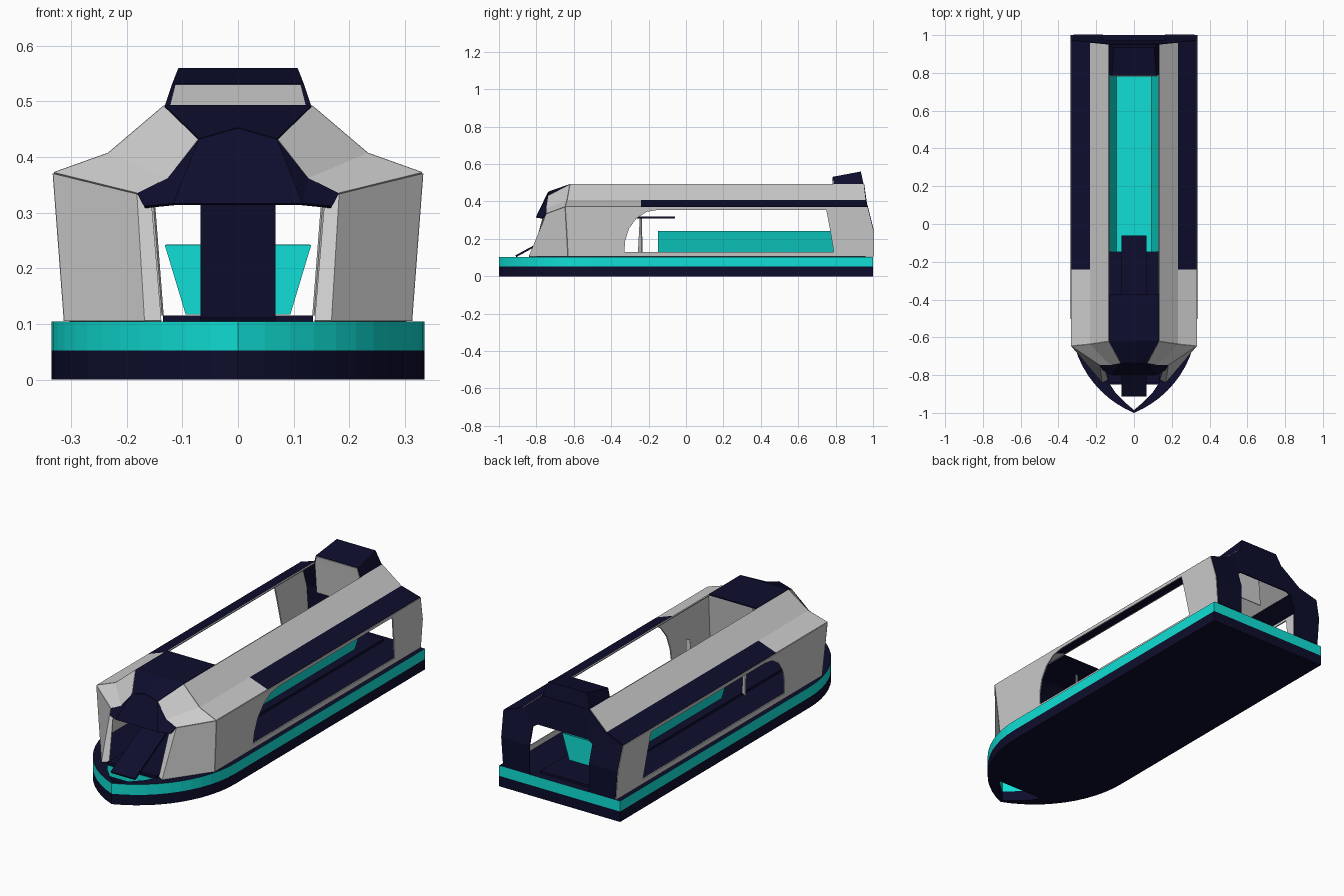
import bpy, bmesh, math

if "Cube" in bpy.data.objects:
    bpy.data.objects.remove(bpy.data.objects["Cube"])

def material(name, rgb):
    m = bpy.data.materials.new(name)
    m.diffuse_color = (*rgb, 1)
    m.use_nodes = True
    m.node_tree.nodes["Principled BSDF"].inputs["Base Color"].default_value = m.diffuse_color
    return m

NAVY = material("navy", (0.004, 0.004, 0.026))
TEAL = material("teal", (0.005, 0.74, 0.67))

def panel(name, faces, mat=None, mirror=True, thick=0.006):
    """Build an object from faces given as point lists, optionally mirrored in x."""
    bm = bmesh.new()
    for f in faces:
        bm.faces.new([bm.verts.new(p) for p in f])
    bmesh.ops.remove_doubles(bm, verts=bm.verts[:], dist=0.0005)
    bmesh.ops.recalc_face_normals(bm, faces=bm.faces[:])
    me = bpy.data.meshes.new(name)
    bm.to_mesh(me)
    bm.free()
    ob = bpy.data.objects.new(name, me)
    bpy.context.collection.objects.link(ob)
    if mat:
        me.materials.append(mat)
    if mirror:
        md = ob.modifiers.new("mirror", 'MIRROR')
        md.use_clip = True
    if thick:
        md = ob.modifiers.new("thickness", 'SOLIDIFY')
        md.thickness = thick
        md.offset = 0
    return ob

def prism(outline, z0, z1, top=True, bottom=True):
    """Faces of a half outline extruded in z, left open on the centre plane."""
    fs = []
    if bottom:
        fs.append([(x, y, z0) for x, y in outline])
    if top:
        fs.append([(x, y, z1) for x, y in outline])
    for (ax, ay), (bx, by) in zip(outline, outline[1:] + outline[:1]):
        if ax or bx:
            fs.append([(ax, ay, z0), (bx, by, z0), (bx, by, z1), (ax, ay, z1)])
    return fs

def box(x0, x1, y0, y1, z0, z1):
    a = [(x0, y0), (x1, y0), (x1, y1), (x0, y1)]
    return ([[(x, y, z) for x, y in a] for z in (z0, z1)] +
            [[(*a[i], z0), (*a[i-1], z0), (*a[i-1], z1), (*a[i], z1)] for i in range(4)])

# Hull: ogive bow with a small opening behind the tip
R, cx = 0.5406, -0.2056
end = math.asin(0.5 / R)
arc = [(cx + R*math.cos(end*i/12), -0.5 - R*math.sin(end*i/12)) for i in range(12)]
outline = [(0, 1), (0.335, 1)] + arc + [(0, -1), (0, -0.985), (0.05, -0.942),
                                        (0.1, -0.89), (0.127, -0.85), (0, -0.85)]
panel("hull_lower", prism(outline, 0, 0.052, top=False), NAVY, thick=0)
panel("hull_band", prism(outline, 0.052, 0.104, top=False, bottom=False), TEAL, thick=0)
panel("deck", [[(x, y, 0.104) for x, y in outline]], NAVY, thick=0)
panel("floor", box(-0.135, 0.135, -0.84, 0.96, 0.104, 0.115), NAVY, False, 0)

# Side walls: ring of quads around the arched window
inner = [(-.33, .13), (-.325, .19), (-.305, .255), (-.265, .31), (-.21, .345),
         (-.15, .355), (.75, .355), (.77, .25), (.79, .13)]
outer = [(-.63, .105), (-.634, .19), (-.638, .26), (-.645, .37), (-.24, .37),
         (-.15, .37), (.97, .37), (1, .25), (1, .105)]

def wall(p):
    return (0.31 + 0.02*(p[1] - 0.105)/0.265, p[0], p[1])

panel("side_wall", [[wall(inner[i-1]), wall(inner[i]), wall(outer[i]), wall(outer[i-1])]
                    for i in range(len(inner))])

# Roof panels
A, B, E = (.132, -.62, .49), (.232, -.635, .405), (.33, -.645, .37)
C, D, F = (.07, -.735, .43), (.125, -.745, .36), (.18, -.745, .333)
Ar, Br, Er = (.132, .95, .49), (.232, .96, .405), (.33, .97, .37)
Bm, Em = (.232, -.24, .405), (.33, -.24, .37)
panel("roof_slope", [[A, B, Br, Ar]])
panel("roof_eave_front", [[B, E, Em, Bm]])
panel("roof_eave", [[Bm, Em, Er, Br]], NAVY)

# Front cheeks and posts
foot = (.167, -.838, .105)
panel("front_cheek", [[A, B, D, C], [B, E, F, D]])
panel("front_post", [[E, (.31, -.63, .105), foot, F],
                     [F, foot, (.138, -.82, .105), (.155, -.765, .31)]])

# Nose and front roof
peak = (0, -.735, .45)
panel("front_roof", [[(0, -.37, .49), (.132, -.37, .49), A, (0, -.62, .49)],
                     [(0, -.62, .49), A, C, peak]], NAVY)
panel("nose", [[peak, C, (.115, -.8, .315), (0, -.8, .315)],
               [C, D, (.115, -.8, .315)],
               [D, F, (.168, -.77, .31), (.115, -.8, .315)]], NAVY)

# Boarding ramp and platform
w = 0.067
panel("ramp", [[(-w, -.91, .107), (w, -.91, .107), (w, -.53, .314), (-w, -.53, .314)],
               [(-w, -.53, .314), (w, -.53, .314), (w, -.06, .314), (-w, -.06, .314)]],
      NAVY, False, 0.01)

# Door jambs behind the front posts
panel("door_jamb", [[(.135, -.255, .115), (.165, -.235, .115), (.165, -.238, .31), (.15, -.245, .31)]])

# Teal trough with flared sides
def ring(x, z, inset=0):
    return [(-x, -.148 + inset, z), (x, -.148 + inset, z), (x, .79 - inset, z), (-x, .79 - inset, z)]
lo, hi = ring(.093, .118), ring(.13, .242)
panel("trough", [lo] + [[lo[i-1], lo[i], hi[i], hi[i-1]] for i in range(4)], TEAL, False, 0.004)

# Rear wall with doorway
k = [(.165, 1, .105), (.165, 1, .25), (.165, .974, .335), (.14, .97, .35)]
panel("rear_wall", [[(.31, 1, .105), (.321, 1, .25), k[1], k[0]],
                    [(.321, 1, .25), Er, k[2], k[1]],
                    [Er, Br, k[3], k[2]],
                    [Br, Ar, k[3]],
                    [Ar, (0, .95, .49), (0, .97, .35), k[3]]], NAVY)

# Rear roof box with grey bulkhead in front
b = [(-.132, .79, .49), (.132, .79, .49), (.132, .95, .49), (-.132, .95, .49)]
t = [(-.118, .785, .532), (.118, .785, .532), (.107, .935, .56), (-.107, .935, .56)]
panel("rear_box", [b, t] + [[b[i-1], b[i], t[i], t[i-1]] for i in range(4)], NAVY, False, 0)
panel("rear_bulkhead", [[(-.113, .782, .53), (.113, .782, .53), (.123, .786, .49), (-.123, .786, .49)],
                        [(-.123, .786, .49), (.123, .786, .49), (.123, .8, .34), (-.123, .8, .34)]],
      None, False, 0.004)
